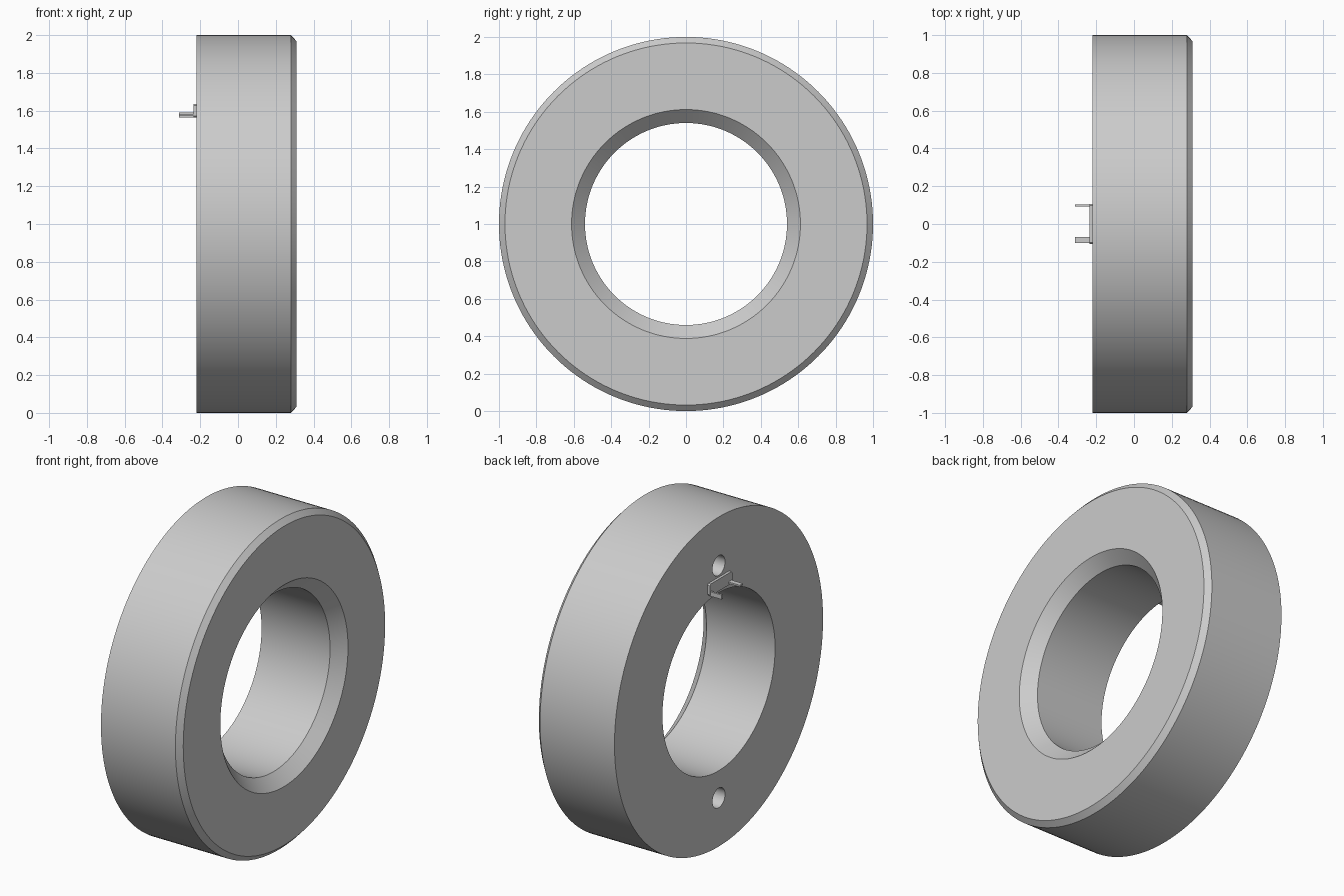
import bpy, bmesh, math

if "Cube" in bpy.data.objects:
    bpy.data.objects.remove(bpy.data.objects["Cube"])

grey = bpy.data.materials.new("light_grey")
grey.diffuse_color = (0.6, 0.6, 0.6, 1)
grey.use_nodes = True
grey.node_tree.nodes["Principled BSDF"].inputs["Base Color"].default_value = grey.diffuse_color


def add_object(name, bm):
    bmesh.ops.recalc_face_normals(bm, faces=bm.faces[:])
    mesh = bpy.data.meshes.new(name)
    bm.to_mesh(mesh)
    bm.free()
    mesh.materials.append(grey)
    obj = bpy.data.objects.new(name, mesh)
    bpy.context.collection.objects.link(obj)
    return obj


def lathe(name, profile, segments, cz):
    """Revolve a closed (x, radius) profile around the x axis at height cz."""
    bm = bmesh.new()
    rings = []
    for i in range(segments):
        a = 2 * math.pi * i / segments
        rings.append([bm.verts.new((x, r * math.sin(a), cz + r * math.cos(a)))
                      for x, r in profile])
    n = len(profile)
    for i in range(segments):
        p, q = rings[i], rings[(i + 1) % segments]
        for j in range(n):
            k = (j + 1) % n
            bm.faces.new((p[j], q[j], q[k], p[k]))
    return add_object(name, bm)


def prism(name, outline, x0, x1):
    """Extrude a (y, z) outline along x."""
    bm = bmesh.new()
    a = [bm.verts.new((x0, y, z)) for y, z in outline]
    b = [bm.verts.new((x1, y, z)) for y, z in outline]
    bm.faces.new(a)
    bm.faces.new(b)
    n = len(outline)
    for i in range(n):
        j = (i + 1) % n
        bm.faces.new((a[i], a[j], b[j], b[i]))
    return add_object(name, bm)


def rectangle(y0, y1, z0, z1):
    return [(y0, z0), (y1, z0), (y1, z1), (y0, z1)]


# Ring body with a chamfered outer rim and bore mouth on the +x side
ring = lathe("ring_body", [(-0.22, 0.54), (-0.22, 1.0), (0.28, 1.0),
                           (0.31, 0.968), (0.31, 0.612), (0.24, 0.54)], 160, 1.0)

# Two blind holes in the back face, above and below the bore
bpy.context.view_layer.objects.active = ring
for side in (1, -1):
    z = 1 + side * 0.705
    circle = [(0.06 * math.cos(t * math.pi / 20), z + 0.06 * math.sin(t * math.pi / 20))
              for t in range(40)]
    cutter = prism("hole_cutter", circle, -0.4, 0.03)
    cutter.hide_render = True
    mod = ring.modifiers.new("hole", 'BOOLEAN')
    mod.operation = 'DIFFERENCE'
    mod.solver = 'EXACT'
    mod.object = cutter
    bpy.ops.object.modifier_apply(modifier=mod.name)
    bpy.data.objects.remove(cutter)

ring.select_set(True)
bpy.ops.object.shade_smooth_by_angle(angle=math.radians(30))

# Connector plate with clipped corners on the back face
c = 0.008
prism("connector_plate",
      [(-0.107 + c, 1.563), (0.107 - c, 1.563), (0.107, 1.563 + c), (0.107, 1.635 - c),
       (0.107 - c, 1.635), (-0.107 + c, 1.635), (-0.107, 1.635 - c), (-0.107, 1.563 + c)],
      -0.236, -0.219)

# Connector blades: one flat, one upright
prism("flat_blade", rectangle(-0.1, -0.07, 1.573, 1.583), -0.312, -0.23)
prism("upright_blade", rectangle(0.092, 0.104, 1.563, 1.59), -0.312, -0.23)
